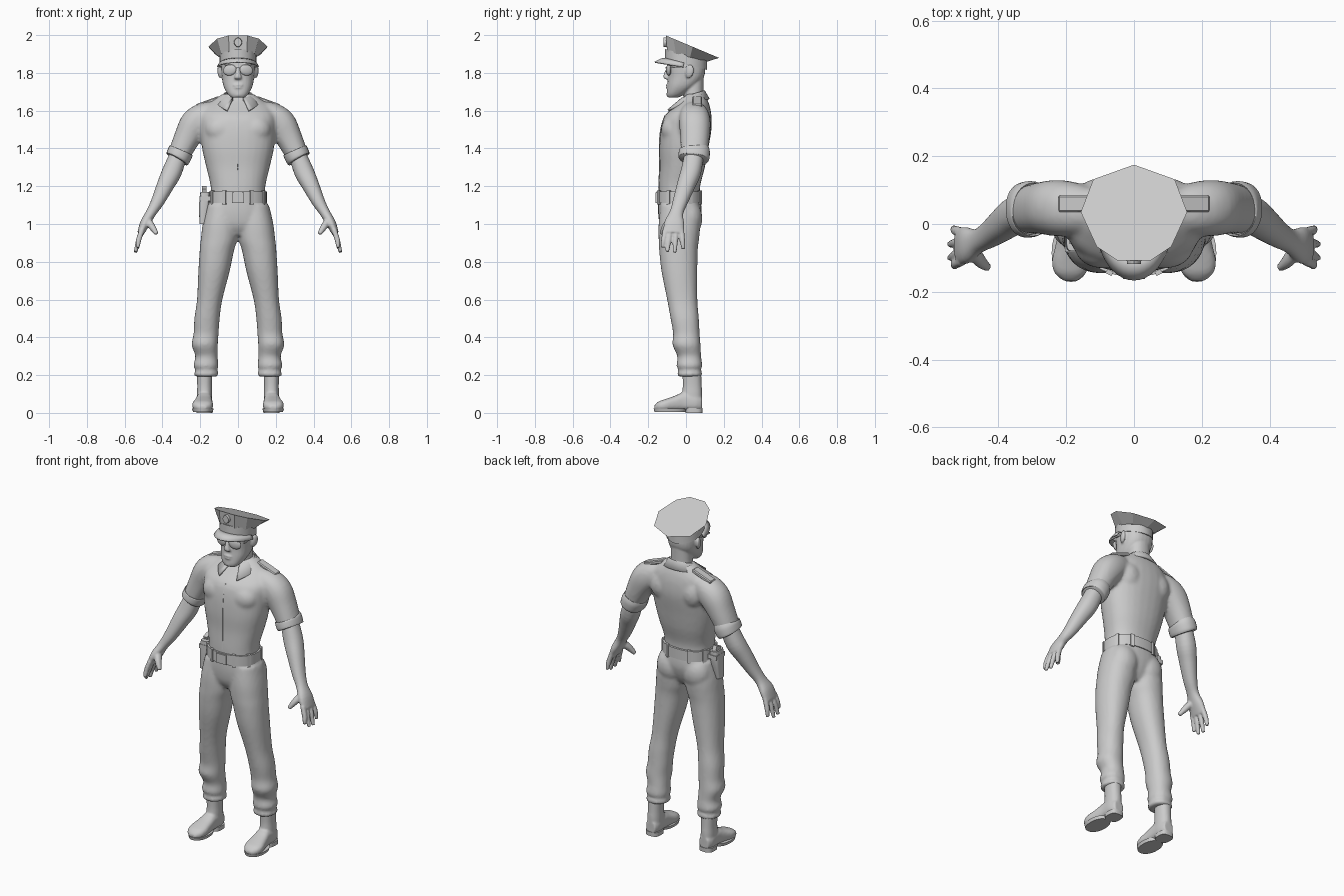
import bpy, bmesh
from math import sin, cos, pi, copysign, radians
from mathutils import Vector, Matrix, Euler

cube = bpy.data.objects.get("Cube")
if cube:
    bpy.data.objects.remove(cube)

GREY = (0.6, 0.6, 0.6, 1)
mat = bpy.data.materials.new("plain grey")
mat.use_nodes = True
mat.diffuse_color = GREY
mat.node_tree.nodes["Principled BSDF"].inputs["Base Color"].default_value = GREY


def smooth_path(secs, steps=4):
    """Catmull-Rom interpolation of section tuples."""
    pts = [secs[0]] + list(secs) + [secs[-1]]
    out = []
    for a, b, c, d in zip(pts, pts[1:], pts[2:], pts[3:]):
        for k in range(steps):
            t = k / steps
            out.append([q + t / 2 * (r - p + t * (2 * p - 5 * q + 4 * r - w + t * (3 * (q - r) + w - p)))
                        for p, q, r, w in zip(a, b, c, d)])
    return out + [list(secs[-1])]


def loft(bm, secs, s=1, axis=None, ref=(0, 1, 0), n=2.2, seg=28, steps=4):
    """Sections are (x, y, z, radius along ref, radius across)."""
    secs = smooth_path([(p[0] * s, *p[1:]) for p in secs], steps)
    rings = []
    for i, p in enumerate(secs):
        near, far = secs[max(i - 1, 0)], secs[min(i + 1, len(secs) - 1)]
        t = Vector(axis) if axis else (Vector(far[:3]) - Vector(near[:3])).normalized()
        u = Vector(ref) - t * t.dot(Vector(ref))
        u.normalize()
        v = t.cross(u)
        ring = []
        for k in range(seg):
            a = 2 * pi * k / seg
            cu = copysign(abs(cos(a)) ** (2 / n), cos(a))
            cv = copysign(abs(sin(a)) ** (2 / n), sin(a))
            ring.append(bm.verts.new(Vector(p[:3]) + u * cu * p[3] + v * cv * p[4]))
        rings.append(ring)
    skin(bm, rings, True)
    bm.faces.new(rings[0])
    bm.faces.new(rings[-1])


def skin(bm, rings, closed):
    for r, q in zip(rings, rings[1:]):
        for k in range(len(r) if closed else len(r) - 1):
            j = (k + 1) % len(r)
            bm.faces.new((r[k], r[j], q[j], q[k]))


def place(loc, size, rot=(0, 0, 0)):
    return Matrix.LocRotScale(Vector(loc), Euler([radians(a) for a in rot]), Vector(size))


def ball(bm, loc, size, rot=(0, 0, 0)):
    bmesh.ops.create_uvsphere(bm, u_segments=20, v_segments=12, radius=1, matrix=place(loc, size, rot))


def box(bm, loc, size, rot=(0, 0, 0)):
    bmesh.ops.create_cube(bm, size=1, matrix=place(loc, size, rot))


def finish(name, bm, voxel=0, mirror=False, thick=0, angle=35, relax=4):
    bmesh.ops.recalc_face_normals(bm, faces=bm.faces)
    me = bpy.data.meshes.new(name)
    bm.to_mesh(me)
    bm.free()
    me.materials.append(mat)
    ob = bpy.data.objects.new(name, me)
    bpy.context.collection.objects.link(ob)
    if thick:
        ob.modifiers.new("thickness", "SOLIDIFY").thickness = thick
        ob.modifiers[-1].offset = 0
    if mirror:
        ob.modifiers.new("mirror", "MIRROR").use_mirror_merge = False
    if voxel:
        m = ob.modifiers.new("fuse", "REMESH")
        m.mode, m.voxel_size, m.use_smooth_shade = "VOXEL", voxel, True
        m = ob.modifiers.new("relax", "SMOOTH")
        m.factor, m.iterations = 0.5, relax
    else:
        bpy.ops.object.select_all(action="DESELECT")
        ob.select_set(True)
        bpy.context.view_layer.objects.active = ob
        bpy.ops.object.shade_smooth_by_angle(angle=radians(angle))
    return ob


UP = (0, 0, 1)
FWD = (0, -1, 0)

# Shirt: torso, chest and back muscles, short sleeves
bm = bmesh.new()
loft(bm, [(0, -.035, 1.12, .11, .145), (0, -.035, 1.2, .11, .145), (0, -.02, 1.3, .12, .168),
          (0, -.012, 1.4, .13, .19), (0, 0, 1.5, .135, .2), (0, .01, 1.57, .125, .2),
          (0, .032, 1.62, .095, .175), (0, .045, 1.655, .07, .13), (0, .05, 1.69, .05, .08)], axis=UP, n=2.3)
for s in (1, -1):
    ball(bm, (s * .09, -.07, 1.5), (.085, .062, .075))
    ball(bm, (s * .1, .085, 1.53), (.07, .05, .08))
    loft(bm, [(.1, .04, 1.59, .06, .06), (.17, .043, 1.57, .078, .075), (.225, .047, 1.53, .083, .082),
              (.27, .047, 1.455, .077, .07), (.315, .042, 1.36, .07, .058)], s)
finish("shirt", bm, .011)

bm = bmesh.new()
loft(bm, [(.3, .045, 1.392, .076, .06), (.303, .045, 1.385, .082, .067), (.318, .041, 1.35, .082, .066),
          (.322, .04, 1.342, .074, .06)])
finish("sleeve_cuffs", bm, mirror=True, angle=60)

bm = bmesh.new()
loft(bm, [(-.006, -.143, 1.19, .004, .005), (-.006, -.139, 1.3, .004, .005), (-.006, -.14, 1.4, .004, .005),
          (-.006, -.133, 1.5, .004, .005), (-.006, -.11, 1.575, .004, .005)], seg=8)
finish("shirt_placket", bm)

bm = bmesh.new()
box(bm, (.16, .06, 1.645), (.13, .05, .022), (0, 20, 0))
bmesh.ops.bevel(bm, geom=bm.edges[:], offset=.005, segments=1, affect="EDGES")
finish("shoulder_straps", bm, mirror=True)

# Collar: band around the neck, drooping to two points in front
bm = bmesh.new()
rings = [[], [], []]
for k in range(33):
    a = radians(-160 + 10 * k)
    tip = (abs(k - 16) / 16) ** 5
    top = Vector((.078 * sin(a), .035 + .065 * cos(a), 1.682 + .02 * cos(a)))
    low = Vector((.112 * sin(a) * (1 + .5 * tip), .035 + .085 * cos(a) - .05 * tip, 1.645 + .015 * cos(a) - .03 * tip))
    for ring, p in zip(rings, (top - Vector((0, 0, .03)), top, low)):
        ring.append(bm.verts.new(p))
skin(bm, rings, False)
finish("collar", bm, thick=.012)

# Forearms, hands, fingers and thumbs
bm = bmesh.new()
loft(bm, [(.31, .045, 1.38, .05, .045), (.348, .027, 1.28, .054, .052), (.382, .002, 1.21, .049, .046),
          (.425, -.03, 1.12, .04, .035), (.46, -.05, 1.06, .036, .027), (.492, -.062, 1.005, .053, .026),
          (.516, -.066, .95, .055, .018)])
for base, tip, x, z in ((-.11, -.125, .53, .875), (-.082, -.1, .543, .853),
                        (-.052, -.06, .543, .848), (-.024, -.014, .533, .868)):
    loft(bm, [(.508, base, .97, .014, .014), (.526, (base + tip) / 2, .915, .014, .014), (x, tip, z, .01, .009)], seg=12)
loft(bm, [(.482, -.07, 1.025, .025, .02), (.455, -.108, .985, .02, .018), (.43, -.13, .947, .011, .011)], seg=12)
finish("forearms_and_hands", bm, .0055, mirror=True, relax=2)

# Trousers
bm = bmesh.new()
loft(bm, [(0, -.035, 1.14, .112, .146), (0, -.033, 1.06, .115, .165), (0, -.037, .99, .1, .17),
          (0, -.037, .94, .07, .1)], axis=UP, n=2.3)
for s in (1, -1):
    ball(bm, (s * .085, .015, 1.03), (.085, .072, .1))
    loft(bm, [(.08, -.035, 1.1, .1, .085), (.092, -.035, 1, .11, .095), (.1, -.038, .92, .107, .097),
              (.112, -.04, .86, .102, .091), (.127, -.035, .75, .095, .083), (.15, -.02, .6, .08, .067),
              (.164, -.007, .5, .075, .067), (.169, .002, .42, .07, .066), (.176, .003, .36, .074, .069),
              (.167, .017, .3, .063, .059), (.17, .018, .25, .068, .066), (.166, .02, .225, .058, .056),
              (.168, .02, .212, .066, .064), (.168, .02, .192, .064, .062)], s, axis=UP)
finish("trousers", bm, .01)

# Boots with soles and heels
bm = bmesh.new()
loft(bm, [(.178, .03, .23, .05, .042), (.177, .033, .15, .05, .039), (.177, .033, .1, .053, .04),
          (.177, .035, .03, .05, .04)], axis=UP)
loft(bm, [(.177, .085, .05, .035, .03), (.178, .05, .055, .045, .042), (.179, -.01, .06, .05, .042),
          (.183, -.06, .05, .04, .048), (.187, -.11, .041, .032, .055), (.188, -.145, .035, .025, .046),
          (.188, -.168, .028, .012, .02)], axis=FWD, ref=UP, n=2.6)
finish("boots", bm, .007, mirror=True, relax=3)
bm = bmesh.new()
loft(bm, [(.186, -.085, .004, .082, .052), (.186, -.085, .022, .086, .057)], axis=UP, steps=1)
loft(bm, [(.178, .042, 0, .045, .042), (.178, .042, .025, .046, .043)], axis=UP, steps=1, n=3)
finish("boot_soles", bm, mirror=True)

# Belt, loops, buckle and holster
bm = bmesh.new()
loft(bm, [(0, -.035, 1.11, .12, .153), (0, -.035, 1.172, .12, .153)], axis=UP, n=2.3, seg=40, steps=1)
finish("belt", bm)
bm = bmesh.new()
for deg in (28, 62, 118, 152):
    a = radians(deg)
    for s in (1, -1):
        box(bm, (s * .154 * sin(a), -.035 - .122 * cos(a), 1.14), (.02, .014, .075), (0, 0, s * deg))
box(bm, (0, -.155, 1.14), (.065, .014, .056))
finish("belt_loops_and_buckle", bm)
bm = bmesh.new()
loft(bm, [(-.175, -.04, 1.17, .04, .024), (-.18, -.042, 1.1, .038, .026), (-.188, -.05, 1, .026, .016)], axis=UP, n=4)
box(bm, (-.178, -.03, 1.165), (.025, .04, .06), (20, 0, 0))
box(bm, (-.17, -.04, 1.135), (.066, .085, .025))
finish("holster", bm)

# Head with neck, jaw, nose, lips, brows and ears
bm = bmesh.new()
loft(bm, [(0, .045, 1.6, .055, .075), (0, .04, 1.68, .052, .062), (0, .038, 1.8, .057, .062)], axis=UP)
loft(bm, [(0, -.068, 1.67, .028, .036), (0, -.052, 1.69, .05, .056), (0, -.022, 1.73, .077, .077),
          (0, 0, 1.78, .095, .086), (0, .002, 1.84, .1, .09), (0, 0, 1.9, .09, .084)], axis=UP, n=2.4)
loft(bm, [(0, -.088, 1.835, .012, .01), (0, -.1, 1.8, .015, .013), (0, -.104, 1.775, .016, .02),
          (0, -.094, 1.765, .01, .016)], axis=UP, seg=12)
ball(bm, (0, -.096, 1.735), (.028, .01, .007))
ball(bm, (0, -.096, 1.722), (.024, .01, .006))
ball(bm, (0, -.088, 1.685), (.024, .016, .015))
for s in (1, -1):
    ball(bm, (s * .045, -.086, 1.848), (.035, .014, .009))
    ball(bm, (s * .095, .018, 1.808), (.012, .024, .036), (-12, 0, s * -20))
finish("head", bm, .0055, relax=2)

# Aviator glasses
bm = bmesh.new()
for s in (1, -1):
    ball(bm, (s * .044, -.092, 1.815), (.036, .011, .029), (0, s * 12, s * 14))
    box(bm, (s * .093, -.035, 1.832), (.006, .1, .008), (0, 0, s * 6))
box(bm, (0, -.104, 1.828), (.03, .008, .008))
finish("sunglasses", bm)


# Peaked cap: tilted band, faceted crown, visor and badge
def band_z(y):
    return 1.848 - .25 * y


bm = bmesh.new()
half = [(0, .175), (.12, .132), (.157, .035), (.11, -.067), (.05, -.107)]
rim = half + [(-x, y) for x, y in half[:0:-1]]
rings = [[], []]
for x, y in rim:
    d = Vector((x / .096, y / .11)).normalized()
    px, py = d.x * .1, d.y * .113
    rings[0].append(bm.verts.new((px, py, band_z(py) + .04)))
    rings[1].append(bm.verts.new((x, y, 1.953 - .42 * y)))
skin(bm, rings, True)
for r in rings:
    bm.faces.new(r)
finish("cap_crown", bm, angle=15)

bm = bmesh.new()
rings = [[bm.verts.new((.097 * sin(2 * pi * k / 32), .111 * cos(2 * pi * k / 32),
                        band_z(.111 * cos(2 * pi * k / 32)) + h)) for k in range(32)] for h in (-.004, .05)]
skin(bm, rings, True)
for r in rings:
    bm.faces.new(r)
finish("cap_band", bm)

bm = bmesh.new()
rings = [[], [], []]
for k in range(21):
    a = radians(-85 + 8.5 * k)
    for j, ring in enumerate(rings):
        f = j / 2
        y = -(.1 + .065 * f) * cos(a)
        ring.append(bm.verts.new(((.092 + .017 * f) * sin(a), y, 1.85 + .028 * cos(a) - .022 * f * f)))
skin(bm, rings, False)
finish("cap_visor", bm, thick=.007)

bm = bmesh.new()
loft(bm, [(0, -.1, 1.962, .027, .023), (0, -.118, 1.962, .024, .02)], axis=FWD, ref=UP, n=1.6, seg=16, steps=1)
finish("cap_badge", bm)
